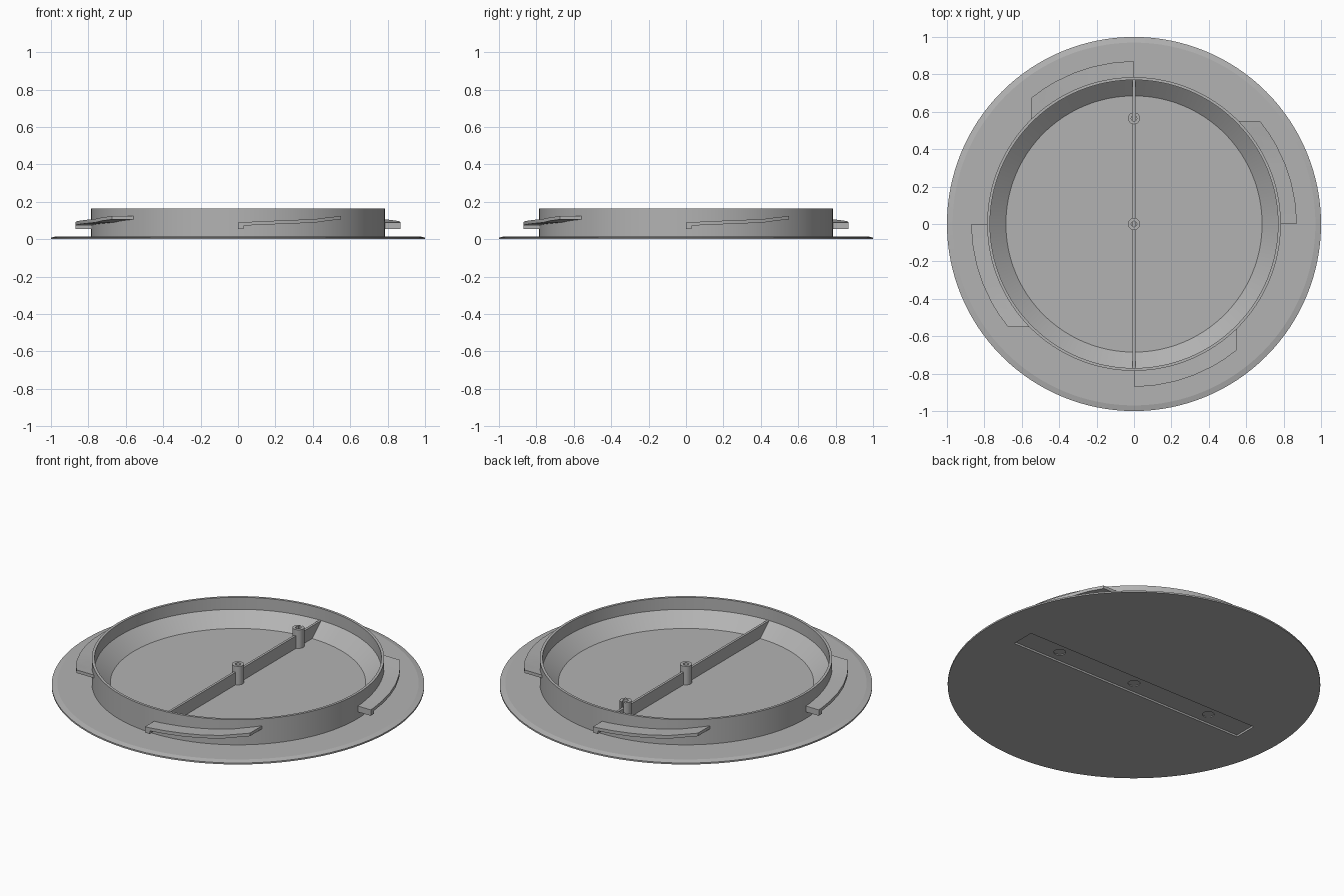
import bpy, bmesh, math
from mathutils import Matrix

if "Cube" in bpy.data.objects:
    bpy.data.objects.remove(bpy.data.objects["Cube"])

grey = bpy.data.materials.new("light_grey")
grey.diffuse_color = (0.45, 0.45, 0.45, 1)
grey.use_nodes = True
grey.node_tree.nodes["Principled BSDF"].inputs["Base Color"].default_value = grey.diffuse_color


def finish(name, bm, smooth=True):
    bmesh.ops.recalc_face_normals(bm, faces=bm.faces[:])
    me = bpy.data.meshes.new(name)
    bm.to_mesh(me)
    bm.free()
    me.materials.append(grey)
    ob = bpy.data.objects.new(name, me)
    bpy.context.collection.objects.link(ob)
    if smooth:
        shade(ob)
    return ob


def activate(ob):
    bpy.ops.object.select_all(action='DESELECT')
    ob.select_set(True)
    bpy.context.view_layer.objects.active = ob


def shade(ob):
    activate(ob)
    bpy.ops.object.shade_smooth_by_angle(angle=math.radians(10))


def lathe(name, profile, n, x=0, y=0, smooth=True):
    """Turn (radius, z) points about a vertical axis and cap both ends."""
    bm = bmesh.new()
    rings = [[bm.verts.new((x + r * math.cos(2 * math.pi * i / n),
                            y + r * math.sin(2 * math.pi * i / n), z))
              for i in range(n)] for r, z in profile]
    for a, b in zip(rings, rings[1:]):
        for i in range(n):
            j = (i + 1) % n
            bm.faces.new((a[i], a[j], b[j], b[i]))
    bm.faces.new(rings[0])
    bm.faces.new(rings[-1])
    return finish(name, bm, smooth)


def box(name, lo, hi):
    bm = bmesh.new()
    size = [h - l for l, h in zip(lo, hi)]
    mid = [(h + l) / 2 for l, h in zip(lo, hi)]
    bmesh.ops.create_cube(bm, size=1, matrix=Matrix.Translation(mid)
                          @ Matrix.Diagonal((*size, 1)))
    return finish(name, bm, False)


def cut(ob, cutter):
    mod = ob.modifiers.new("cut", 'BOOLEAN')
    mod.operation = 'DIFFERENCE'
    mod.solver = 'EXACT'
    mod.object = cutter
    activate(ob)
    bpy.ops.object.modifier_apply(modifier=mod.name)
    bpy.data.objects.remove(cutter)


# Lid: flange, upright collar, sloped inner wall and floor in one turned body
FLOOR = 0.02
lid = lathe("lid_body", [(1, 0), (1, 0.009), (0.97, 0.016), (0.785, 0.016),
                         (0.785, 0.165), (0.77, 0.165), (0.77, 0.094),
                         (0.685, FLOOR)], 128, smooth=False)

# Shallow label recess with three blind holes underneath
cut(lid, box("recess_cutter", (-0.78, -0.07, -0.05), (0.78, 0.07, 0.011)))
for hx in (-0.52, 0, 0.52):
    cut(lid, lathe("hole_cutter", [(0.032, -0.05), (0.032, 0.016)], 24, hx, 0, False))
shade(lid)

# Stiffening rib across the inside, following the sloped wall
bm = bmesh.new()
side = [(-0.685, FLOOR - 0.002), (0.685, FLOOR - 0.002), (0.772, 0.094), (-0.772, 0.094)]
face = bm.faces.new([bm.verts.new((-0.007, y, z)) for y, z in side])
ext = bmesh.ops.extrude_face_region(bm, geom=[face])
bmesh.ops.translate(bm, vec=(0.014, 0, 0),
                    verts=[v for v in ext["geom"] if isinstance(v, bmesh.types.BMVert)])
finish("cross_rib", bm, False)

# Hollow posts on the rib; the outer one is slotted
post = [(0.032, FLOOR - 0.002), (0.032, 0.13), (0.015, 0.13), (0.015, 0.06)]
lathe("centre_post", post, 32)
outer = lathe("outer_post", post, 32, 0, 0.565, False)
cut(outer, box("slot_cutter", (-0.007, 0.565, 0.094), (0.007, 0.62, 0.2)))
shade(outer)

# Four rising bayonet tabs around the collar: (x, bottom z, top z)
path = [(0, 0.055, 0.09), (0.03, 0.055, 0.091), (0.031, 0.073, 0.091),
        (0.12, 0.077, 0.096), (0.22, 0.081, 0.1), (0.32, 0.085, 0.104),
        (0.42, 0.09, 0.109), (0.48, 0.099, 0.117), (0.55, 0.106, 0.124)]
for k in range(4):
    bm = bmesh.new()
    cols = []
    for x, lo, hi in path:
        yi, yo = -math.sqrt(0.778 ** 2 - x * x), -math.sqrt(0.87 ** 2 - x * x)
        cols.append([bm.verts.new(c) for c in
                     ((x, yi, lo), (x, yo, lo), (x, yo, hi), (x, yi, hi))])
    for a, b in zip(cols, cols[1:]):
        for i in range(4):
            j = (i + 1) % 4
            bm.faces.new((a[i], a[j], b[j], b[i]))
    bm.faces.new(cols[0])
    bm.faces.new(cols[-1])
    bmesh.ops.rotate(bm, verts=bm.verts[:], cent=(0, 0, 0),
                     matrix=Matrix.Rotation(k * math.pi / 2, 3, 'Z'))
    finish(f"locking_tab_{k + 1}", bm)
